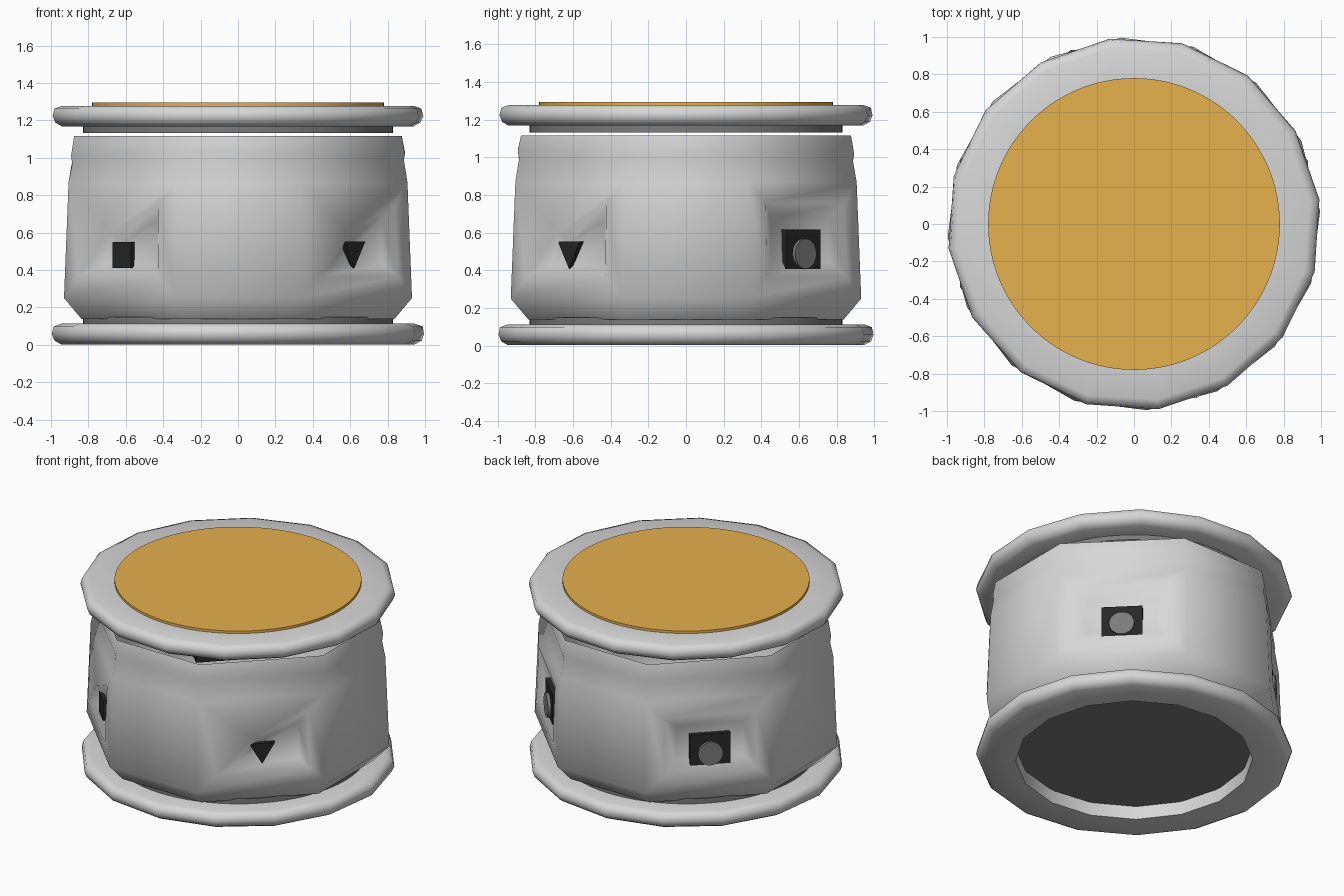
import bpy, bmesh, math, random
from mathutils import Matrix, Vector

random.seed(4)
cube = bpy.data.objects.get("Cube")
if cube:
    bpy.data.objects.remove(cube)


def material(name, rgb):
    m = bpy.data.materials.new(name)
    m.use_nodes = True
    m.diffuse_color = (*rgb, 1)
    m.node_tree.nodes["Principled BSDF"].inputs["Base Color"].default_value = (*rgb, 1)
    return m


GREY = material("light grey metal", (0.68, 0.68, 0.68))
ORANGE = material("ochre pad", (0.79, 0.44, 0.075))
DARK = material("dark grey", (0.2, 0.2, 0.2))
BLACK = material("black housing", (0.02, 0.02, 0.02))
LENS = material("lens grey", (0.2, 0.2, 0.2))


def finish(bm, name, mat, angle=None):
    bmesh.ops.recalc_face_normals(bm, faces=bm.faces)
    mesh = bpy.data.meshes.new(name)
    bm.to_mesh(mesh)
    bm.free()
    mesh.materials.append(mat)
    ob = bpy.data.objects.new(name, mesh)
    bpy.context.collection.objects.link(ob)
    if angle:
        bpy.ops.object.select_all(action='DESELECT')
        ob.select_set(True)
        bpy.context.view_layer.objects.active = ob
        bpy.ops.object.shade_smooth_by_angle(angle=math.radians(angle))


def lathe(bm, profile, angles, closed=False, wobble=0):
    """Sweep (radius, height) points through angles; returns the rings of vertices."""
    rings = []
    for r, z in profile:
        ring = []
        for a in map(math.radians, angles):
            q = r + random.uniform(-wobble, 0)
            ring.append(bm.verts.new((q * math.cos(a), q * math.sin(a), z)))
        rings.append(ring)
    pairs = list(zip(rings, rings[1:]))
    if closed:
        pairs.append((rings[-1], rings[0]))
    for low, high in pairs:
        for i in range(len(angles)):
            j = (i + 1) % len(angles)
            bm.faces.new((low[i], low[j], high[j], high[i]))
    return rings


def cylinder(name, r, z0, z1, mat, sides=64, caps=True):
    bm = bmesh.new()
    bmesh.ops.create_cone(bm, cap_ends=caps, segments=sides, radius1=r, radius2=r,
                          depth=z1 - z0, matrix=Matrix.Translation((0, 0, (z0 + z1) / 2)))
    finish(bm, name, mat, 40)


# Flat, rounded rims at top and bottom
RIM = [(0.75, 0), (0.95, 0), (0.985, 0.02), (1.0, 0.055), (0.99, 0.095), (0.95, 0.11), (0.75, 0.11)]
for name, base, offset in (("bottom_rim", 0.003, 4), ("top_rim", 1.168, 7.5)):
    bm = bmesh.new()
    lathe(bm, [(r, z + base) for r, z in RIM], [offset + 22.5 * i for i in range(16)],
          closed=True, wobble=0.003)
    finish(bm, name, GREY, 60)

# Collars and end discs
cylinder("bottom_collar", 0.83, 0.1, 0.15, DARK, caps=False)
cylinder("top_collar", 0.83, 1.133, 1.18, DARK, caps=False)
cylinder("bottom_disc", 0.745, 0.095, 0.105, DARK)
cylinder("top_pad", 0.78, 1.26, 1.295, ORANGE, 96)

# Dented eight-sided shell with a pocket on each diagonal
bm = bmesh.new()
SHELL = [(0.89, 0.138), (0.99, 0.25), (0.964, 0.87), (0.943, 0.985), (0.95, 1.03), (0.932, 1.117)]
rings = lathe(bm, SHELL, [q + s for q in (0, 90, 180, 270) for s in (-20, 20)])
for v in rings[3] + rings[4]:
    v.co.z += random.uniform(-0.02, 0.01)
bm.normal_update()
for k in range(4):
    a = math.radians(45 + 90 * k)
    d = Vector((math.cos(a), math.sin(a), 0))
    side = Vector((-d.y, d.x, 0))
    face = max((f for f in bm.faces if 0.45 < f.calc_center_median().z < 0.65),
               key=lambda f: f.calc_center_median().dot(d))
    bmesh.ops.inset_individual(bm, faces=[face], thickness=0.115, depth=0.015, use_even_offset=True)
    if d.y < 0:
        # Front pockets fold over at one upper corner
        c = face.calc_center_median()
        corner = max(face.verts, key=lambda v: v.co.z - v.co.dot(side))
        corner.co = c + (corner.co - c) * 0.2
        bm.normal_update()
        bmesh.ops.inset_individual(bm, faces=[face], thickness=0.06, depth=-0.05, use_even_offset=True)
    else:
        bmesh.ops.inset_individual(bm, faces=[face], thickness=0.08, depth=-0.05, use_even_offset=True)
finish(bm, "shell", GREY, 60)

# Sensor in each pocket: boxes with lenses behind, small ones in front
SENSORS = [("back_left", 45, 0.26, 0.488), ("back_right", 135, 0.26, 0.488),
           ("front_right", 225, 0.14, 0.48), ("front_left", 315, 0.14, 0.505)]
FACE_OUT = Matrix.Rotation(math.radians(90), 4, 'Y')
for name, angle, size, z in SENSORS:
    turn = Matrix.Rotation(math.radians(angle), 4, 'Z')
    bm = bmesh.new()
    if name == "front_left":
        tip_down = Matrix.Rotation(math.radians(-90), 4, 'X')
        bmesh.ops.create_cone(bm, cap_ends=True, segments=3, radius1=0.095, radius2=0.095, depth=0.08,
                              matrix=turn @ Matrix.Translation((0.84, 0, z)) @ tip_down @ FACE_OUT)
    else:
        bmesh.ops.create_cube(bm, size=1, matrix=turn @ Matrix.Translation((0.835, 0, z))
                              @ Matrix.Diagonal((0.09, size, size, 1)))
    finish(bm, name + "_sensor", BLACK)
    if name.startswith("back"):
        bm = bmesh.new()
        bmesh.ops.create_cone(bm, cap_ends=True, segments=24, radius1=0.08, radius2=0.08, depth=0.1,
                              matrix=turn @ Matrix.Translation((0.85, 0, z)) @ FACE_OUT)
        finish(bm, name + "_lens", LENS, 40)
